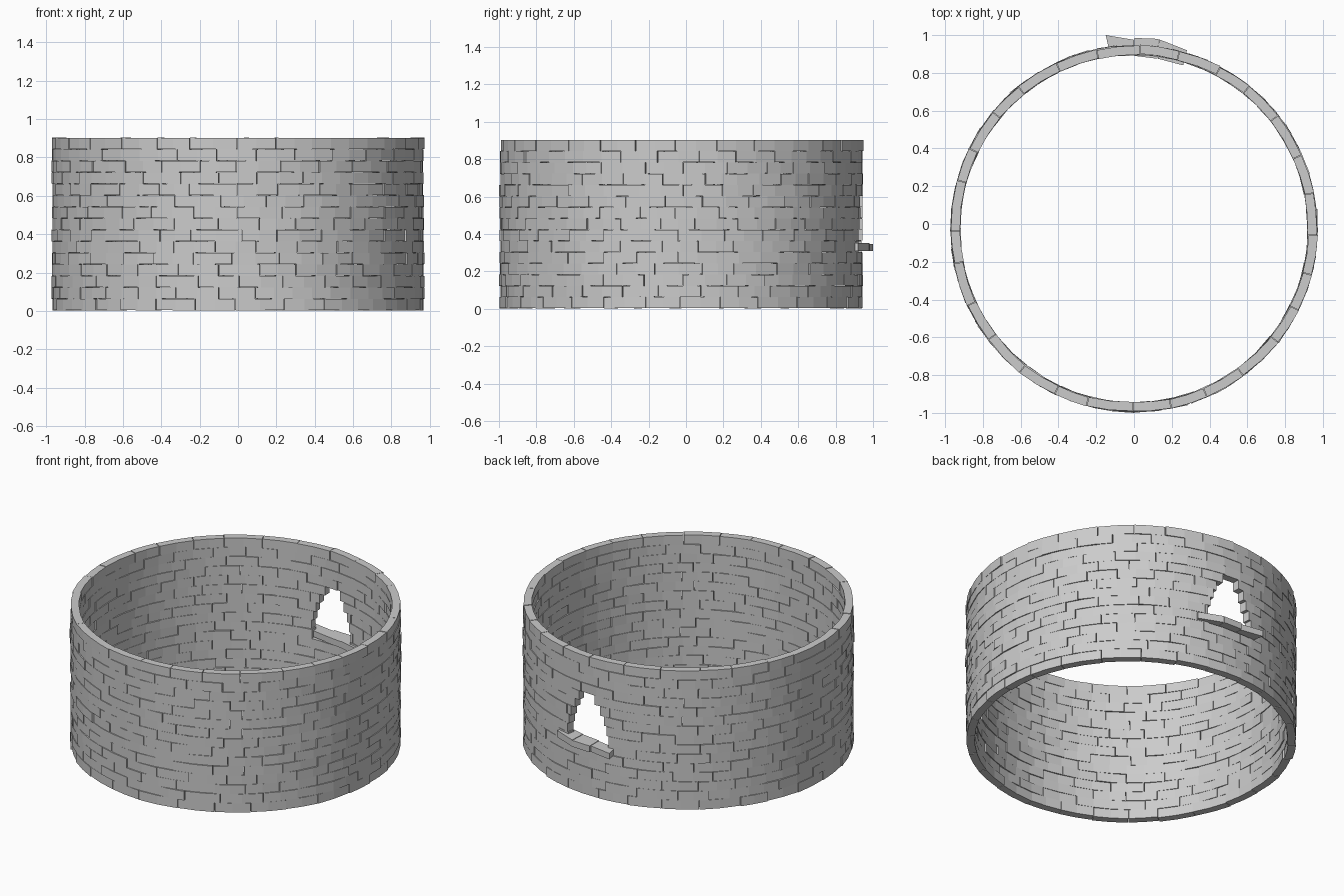
import bpy, math, random

if "Cube" in bpy.data.objects:
    bpy.data.objects.remove(bpy.data.objects["Cube"])

random.seed(4)
CY = -0.025               # ring centre in y
R_IN, R_OUT = 0.922, 0.97
COURSES, Z0, COURSE_H = 15, 0.003, 0.06
BRICKS = 28
TAU = 2 * math.pi
WIN_X = 0.05 / 0.95       # window centre, as an angle away from +y
# half-width of the window opening (radians) for each course it cuts
WINDOW = {5: 0.155, 6: 0.16, 7: 0.145, 8: 0.125, 9: 0.10, 10: 0.06}


def make_object(name, verts, faces):
    mesh = bpy.data.meshes.new(name)
    mesh.from_pydata(verts, [], faces)
    mesh.update()
    ob = bpy.data.objects.new(name, mesh)
    bpy.context.collection.objects.link(ob)
    return ob


def add_brick(verts, faces, a0, a1, z0, z1, segs=2):
    """Slightly crooked arc-shaped brick; angle is measured from +y towards +x."""
    base = len(verts)
    push, twist = random.uniform(-0.003, 0.003), random.uniform(-0.004, 0.004)
    lift = random.uniform(-0.0015, 0.0015)
    for i in range(segs + 1):
        t = i / segs
        a = a0 + (a1 - a0) * t
        dr = push + twist * (2 * t - 1)
        dz = lift * (2 * t - 1)
        for r, z in ((R_IN, z0), (R_OUT, z0), (R_OUT, z1), (R_IN, z1)):
            verts.append(((r + dr) * math.sin(a), CY + (r + dr) * math.cos(a), z + dz))
    for i in range(segs):
        p, q = base + 4 * i, base + 4 * (i + 1)
        for k in range(4):
            n = (k + 1) % 4
            faces.append((p + k, p + n, q + n, q + k))
    e = base + 4 * segs
    faces.append((base + 3, base + 2, base + 1, base))
    faces.append((e, e + 1, e + 2, e + 3))


# Brick courses, laid in running bond from the middle of the window round
for c in range(COURSES):
    verts, faces = [], []
    step = TAU / BRICKS
    shift = (c % 2) * step / 2 + random.uniform(-0.02, 0.02)
    joints = [shift + i * step + random.uniform(-0.03, 0.03) for i in range(BRICKS)]
    joints.append(joints[0] + TAU)
    z0 = Z0 + c * COURSE_H
    z1 = z0 + COURSE_H - 0.001
    half = WINDOW.get(c, 0)
    lo, hi = WIN_X - half, WIN_X + half
    for a0, a1 in zip(joints, joints[1:]):
        a0, a1 = a0 + 0.0015, a1 - 0.0015
        # split the brick around the opening (which may lie a full turn on)
        spans = [(a0, a1)]
        if half:
            for turn in (0, TAU):
                cut = []
                for s, e in spans:
                    cut += [(s, min(e, lo + turn)), (max(s, hi + turn), e)] \
                        if s < hi + turn and e > lo + turn else [(s, e)]
                spans = [(s, e) for s, e in cut if e - s > 0.01]
        for s, e in spans:
            add_brick(verts, faces, s, e, z0, z1)
    make_object(f"brick_course_{c + 1:02d}", verts, faces)

# Window sill: three slabs poking out of the wall
slabs = [
    [(-0.15, 1.0), (0.0, 0.975), (0.0, 0.895), (-0.13, 0.915)],
    [(0.002, 0.985), (0.13, 0.98), (0.125, 0.875), (0.002, 0.89)],
    [(0.132, 0.978), (0.28, 0.92), (0.26, 0.84), (0.127, 0.875)],
]
for i, outline in enumerate(slabs):
    z0, z1 = 0.308, 0.347 + 0.002 * i
    verts = [(x, y, z0) for x, y in outline] + [(x, y, z1) for x, y in outline]
    faces = [(0, 1, 2, 3), (7, 6, 5, 4)]
    faces += [(k, k + 4, (k + 1) % 4 + 4, (k + 1) % 4) for k in range(4)]
    make_object(f"window_sill_slab_{i + 1}", verts, faces)
